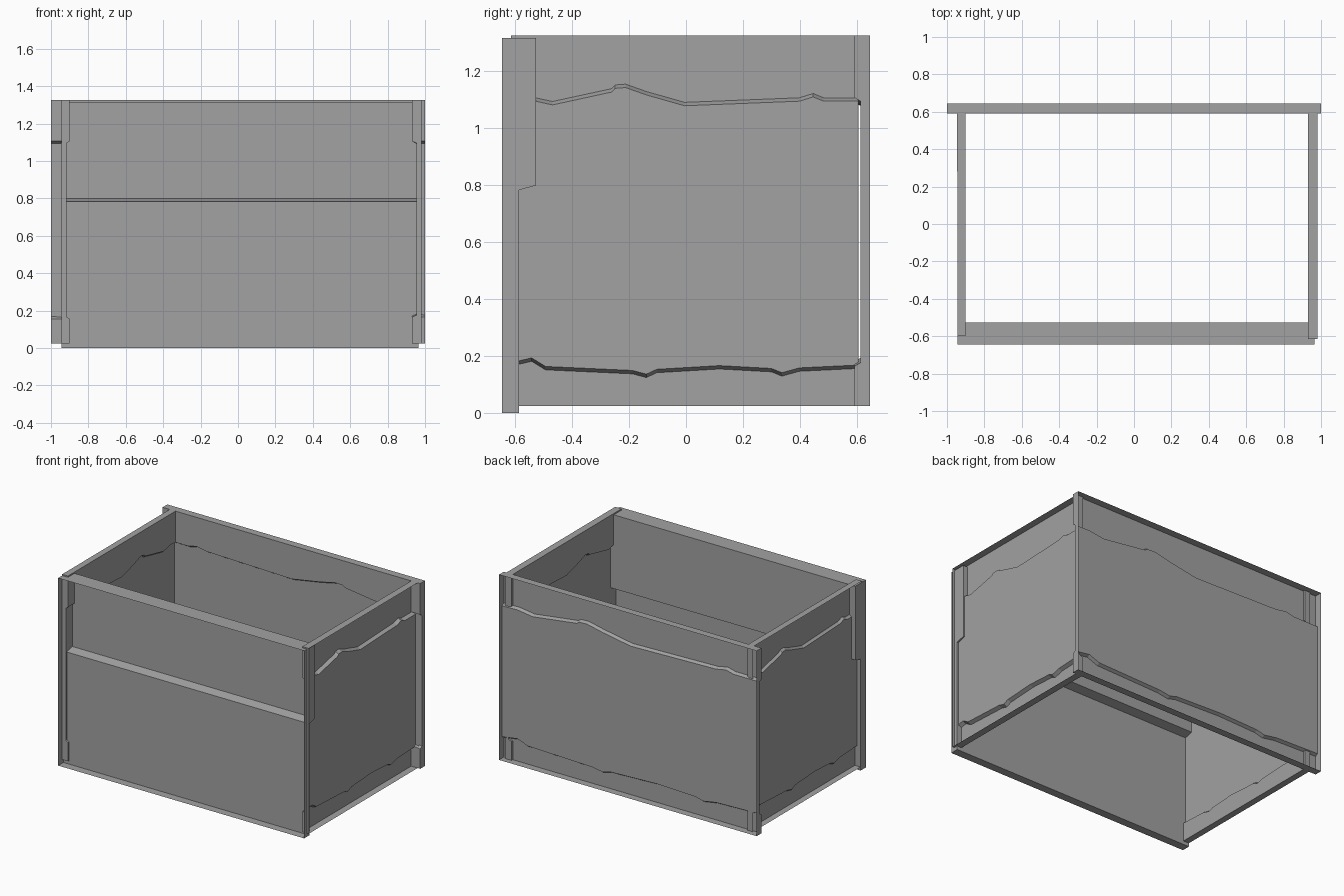
import bpy, bmesh, math
from mathutils import Matrix

cube = bpy.data.objects.get("Cube")
if cube:
    bpy.data.objects.remove(cube, do_unlink=True)

grey = bpy.data.materials.new("plain_grey")
grey.use_nodes = True
colour = (0.36, 0.36, 0.36, 1)
grey.diffuse_color = colour
grey.node_tree.nodes["Principled BSDF"].inputs["Base Color"].default_value = colour

# Jagged edges of the raised middle: fraction along the wall, height
TOP_EDGE = [(0, 1.1), (0.06, 1.103), (0.12, 1.087), (0.29, 1.132), (0.3, 1.145),
            (0.33, 1.148), (0.39, 1.122), (0.5, 1.084), (0.83, 1.1), (0.87, 1.115),
            (0.9, 1.1), (1, 1.1)]
LOW_EDGE = [(0, 0.17), (0.06, 0.187), (0.1, 0.157), (0.35, 0.143), (0.39, 0.13),
            (0.42, 0.147), (0.6, 0.16), (0.75, 0.15), (0.78, 0.135), (0.83, 0.152), (1, 0.162)]


def height(curve, t):
    """Height of a flat or jagged edge at fraction t."""
    if not isinstance(curve, list):
        return curve
    for (a, za), (b, zb) in zip(curve, curve[1:]):
        if t <= b:
            return za + (zb - za) * (t - a) / (b - a)
    return curve[-1][1]


def wall(name, turn, start, end, rim, rows):
    """Sheet wall with an outward rim; rows are (edge, shift, depth) from bottom to top."""
    stops = {0, 1}
    for curve, _, _ in rows:
        if isinstance(curve, list):
            stops.update(t for t, _ in curve)
    stops = sorted(stops)
    stops = [stops[0]] + stops + [stops[-1]]
    rows = [rows[0]] + rows + [rows[-1]]
    bm = bmesh.new()
    grid = []
    for r, (curve, shift, depth) in enumerate(rows):
        line = []
        for c, t in enumerate(stops):
            border = r in (0, len(rows) - 1) or c in (0, len(stops) - 1)
            out = rim if border else depth
            line.append(bm.verts.new((start + (end - start) * t, -out, height(curve, t) + shift)))
        grid.append(line)
    for low, high in zip(grid, grid[1:]):
        for c in range(len(stops) - 1):
            bm.faces.new((low[c], low[c + 1], high[c + 1], high[c]))
    bmesh.ops.remove_doubles(bm, verts=bm.verts[:], dist=0.0001)
    bm.transform(Matrix.Rotation(math.radians(turn), 4, "Z"))
    mesh = bpy.data.meshes.new(name)
    bm.to_mesh(mesh)
    bm.free()
    mesh.materials.append(grey)
    obj = bpy.data.objects.new(name, mesh)
    bpy.context.collection.objects.link(obj)


def cracked_rows(strip, middle):
    """Recessed strips above and below a raised middle."""
    return [(0.025, 0, strip), (LOW_EDGE, -0.006, strip), (LOW_EDGE, 0.006, middle),
            (TOP_EDGE, -0.006, middle), (TOP_EDGE, 0.006, strip), (1.325, 0, strip)]


# Front wall: lower panel stands forward of the upper one
wall("front_wall", 0, -0.945, 0.965, 0.645,
     [(0, 0, 0.587), (0.782, 0, 0.587), (0.798, 0, 0.527), (1.316, 0, 0.527)])

# Side and back walls
wall("left_wall", 90, -0.615, 0.605, 0.98, cracked_rows(0.93, 0.955))
wall("back_wall", 180, -1, 1, 0.645, cracked_rows(0.592, 0.612))
wall("right_wall", 270, -0.605, 0.6, 0.945, cracked_rows(0.9, 0.917))
